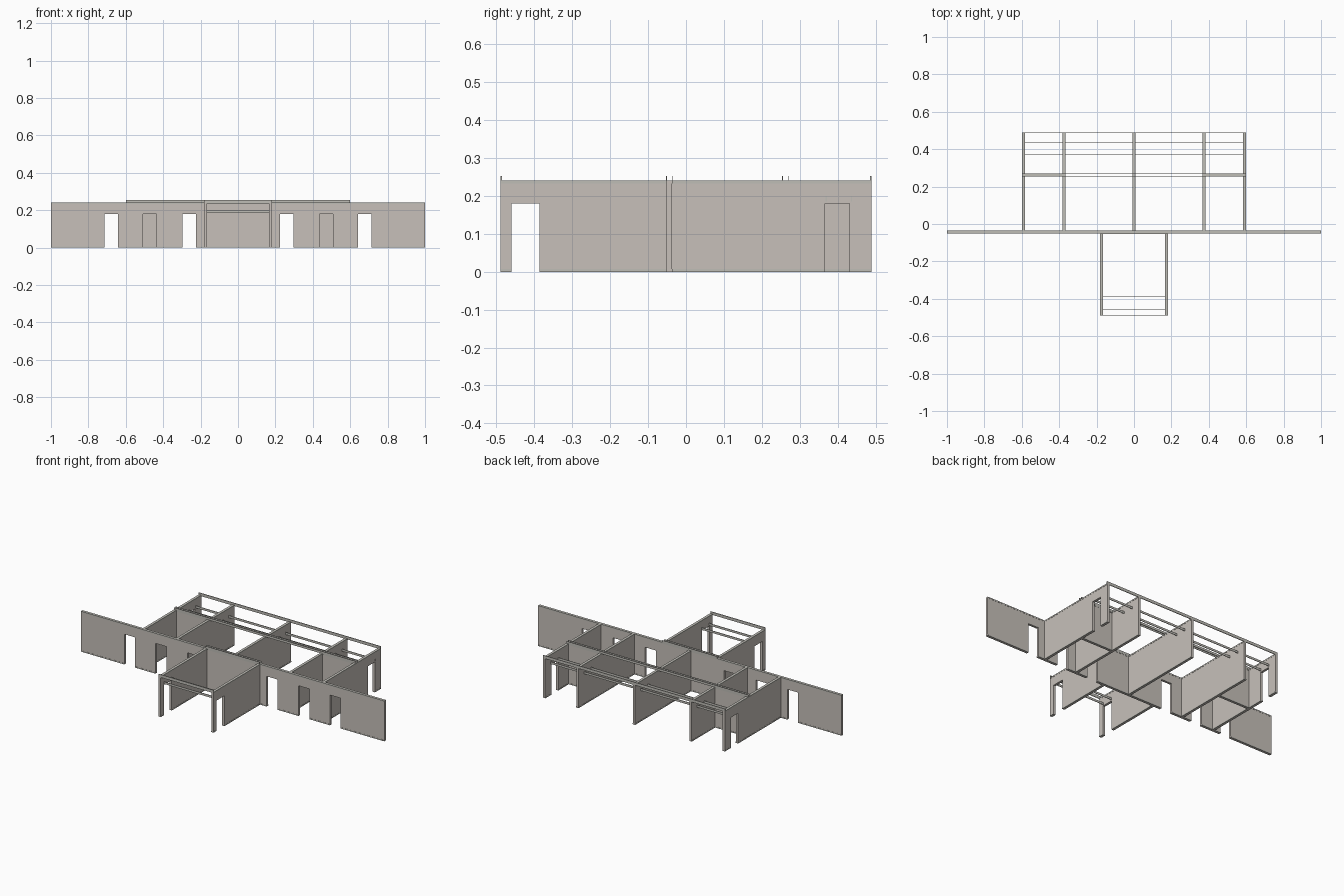
import bpy
import bmesh
from mathutils import Vector

if "Cube" in bpy.data.objects:
    bpy.data.objects.remove(bpy.data.objects["Cube"])


def material(name, rgb):
    m = bpy.data.materials.new(name)
    m.use_nodes = True
    m.diffuse_color = (*rgb, 1)
    m.node_tree.nodes["Principled BSDF"].inputs["Base Color"].default_value = (*rgb, 1)
    return m


PANEL = material("warm_grey_panel", (0.57, 0.53, 0.49))
STEEL = material("grey_steel", (0.52, 0.51, 0.47))

HEIGHT, DOOR, THICK = 0.24, 0.18, 0.014
TRACK, SKIN = 0.007, 0.001


def finish(name, bm, mat):
    bmesh.ops.recalc_face_normals(bm, faces=bm.faces[:])
    mesh = bpy.data.meshes.new(name)
    bm.to_mesh(mesh)
    bm.free()
    mesh.materials.append(mat)
    obj = bpy.data.objects.new(name, mesh)
    bpy.context.collection.objects.link(obj)
    return obj


def box(name, lo, hi, mat):
    lo, hi = Vector(lo), Vector(hi)
    bm = bmesh.new()
    bmesh.ops.create_cube(bm, size=1)
    for v in bm.verts:
        v.co = (lo + hi) / 2 + v.co * (hi - lo)
    return finish(name, bm, mat)


def wall(name, axis, at, start, end, doors=()):
    """Flat panel with door notches, floor tracks and a top track."""
    def place(along, across, z):
        return (along, across, z) if axis == "x" else (across, along, z)

    half = THICK / 2
    outline = [(start, HEIGHT), (start, 0)]
    for a, b in doors:
        outline += [(a, 0), (a, DOOR), (b, DOOR), (b, 0)]
    outline += [(end, 0), (end, HEIGHT)]
    bm = bmesh.new()
    face = bm.faces.new([bm.verts.new(place(u, at - half, z)) for u, z in outline])
    moved = bmesh.ops.extrude_face_region(bm, geom=[face])["geom"]
    bmesh.ops.translate(bm, vec=place(0, THICK, 0),
                        verts=[g for g in moved if isinstance(g, bmesh.types.BMVert)])
    finish(name, bm, PANEL)

    # Steel channels wrapped around the panel edges
    w = half + SKIN
    cuts = [start] + [u for d in doors for u in d] + [end]
    for a, b in zip(cuts[::2], cuts[1::2]):
        box(name + "_floor_track", place(a, at - w, 0), place(b, at + w, TRACK), STEEL)
    box(name + "_top_track", place(start, at - w, HEIGHT - TRACK),
        place(end, at + w, HEIGHT + SKIN), STEEL)


def rail(name, y, reach, z0, z1, t=0.004):
    box(name, (-reach, y - t / 2, z0), (reach, y + t / 2, z1), STEEL)


# Long front wall with six doorways
SPINE = -0.044
right_doors = [(0.225, 0.297), (0.435, 0.508), (0.642, 0.713)]
left_doors = [(-b, -a) for a, b in reversed(right_doors)]
wall("long_wall", "x", SPINE, -1, 1, left_doors + right_doors)

# Rear rooms
BACK, FRONT = 0.49, -0.49
wall("centre_wall", "y", 0, SPINE, BACK)
for side, s in (("left", 1), ("right", -1)):
    wall(side + "_inner_wall", "y", s * 0.373, SPINE, BACK)
    wall(side + "_outer_wall", "y", s * 0.592, SPINE, BACK, [(0.367, 0.432)])
    a, b = sorted((s * 0.373, s * 0.592))
    wall(side + "_partition", "x", 0.262, a, b)
    # Front entrance room
    wall(side + "_entrance_wall", "y", s * 0.174, FRONT, SPINE, [(-0.46, -0.387)])

# Upper rails: single at the open ends, paired over the walls
CAP = HEIGHT + 0.013
rail("back_rail", BACK - 0.002, 0.6, HEIGHT - 0.004, CAP)
rail("entrance_front_rail", FRONT + 0.002, 0.18, HEIGHT - 0.004, CAP)
for off in (-0.0075, 0.0075):
    rail("partition_rail", 0.262 + off, 0.6, HEIGHT - 0.001, CAP, 0.002)
    rail("entrance_back_rail", SPINE + off, 0.18, HEIGHT - 0.001, CAP, 0.002)

# Header rails crossing the rooms just above the doorways
for y, reach in ((0.37, 0.6), (0.437, 0.6), (-0.456, 0.18), (-0.388, 0.18)):
    rail("header_rail", y, reach, DOOR + 0.005, DOOR + 0.018, 0.003)
